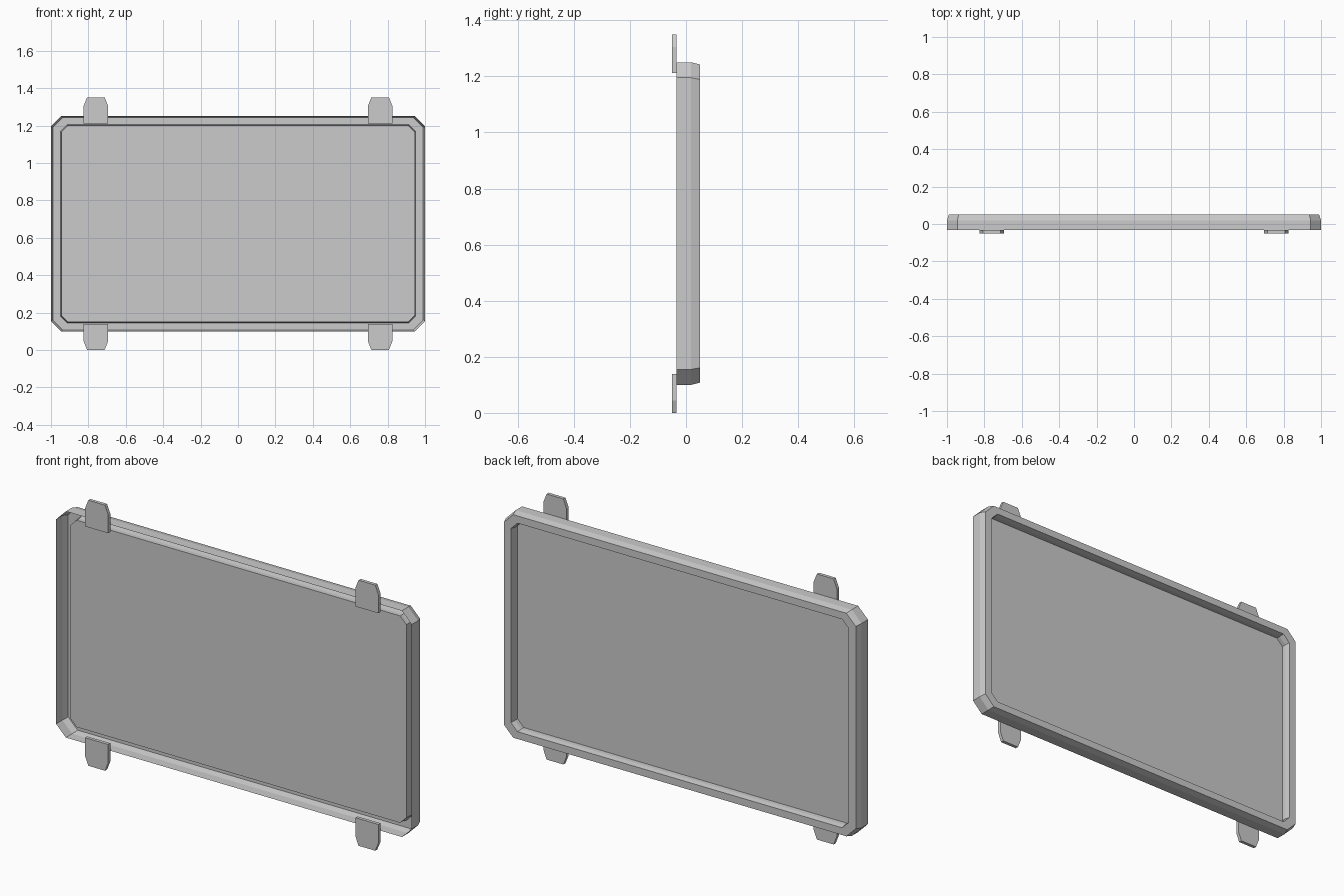
import bpy, bmesh

if "Cube" in bpy.data.objects:
    bpy.data.objects.remove(bpy.data.objects["Cube"])

CZ = 0.675  # height of the model's centre


def octagon(hx, hz, c, y):
    """Rectangle with clipped corners, standing upright at depth y."""
    pts = [(hx, hz - c), (hx - c, hz), (-hx + c, hz), (-hx, hz - c),
           (-hx, -hz + c), (-hx + c, -hz), (hx - c, -hz), (hx, -hz + c)]
    return [(x, y, z + CZ) for x, z in pts]


def finish(bm, name, outward):
    # Orient faces, then store the mesh as a flat-shaded object
    if outward:
        bmesh.ops.recalc_face_normals(bm, faces=bm.faces)
    mesh = bpy.data.meshes.new(name)
    bm.to_mesh(mesh)
    bm.free()
    obj = bpy.data.objects.new(name, mesh)
    bpy.context.collection.objects.link(obj)
    return obj


def loft(name, rings, cap=False):
    bm = bmesh.new()
    loops = [[bm.verts.new(p) for p in ring] for ring in rings]
    for a, b in zip(loops, loops[1:]):
        n = len(a)
        for i in range(n):
            j = (i + 1) % n
            bm.faces.new((a[i], b[i], b[j], a[j]))
    if cap:
        bm.faces.new(loops[0])
        bm.faces.new(loops[-1])
    return finish(bm, name, True)


# Frame: outer wall open at the front, tapered back edge, rim, recess wall
loft("frame", [
    octagon(1.0, 0.575, 0.055, -0.033),
    octagon(1.0, 0.575, 0.055, 0.018),
    octagon(0.99, 0.567, 0.053, 0.05),
    octagon(0.95, 0.530, 0.037, 0.05),
    octagon(0.945, 0.526, 0.035, 0.025),
    octagon(0.945, 0.526, 0.035, 0.003),
])

# Panel: flat sheet closing the recess
bm = bmesh.new()
bm.faces.new([bm.verts.new(p) for p in octagon(0.945, 0.526, 0.035, 0.003)])
finish(bm, "panel", False)

# Mounting tabs: clipped plates on the front, top and bottom, left and right
for sx, side in ((-1, "left"), (1, "right")):
    for sz, level in ((-1, "bottom"), (1, "top")):
        outline = [(-0.065, 0.537), (0.065, 0.537), (0.065, 0.63),
                   (0.047, 0.675), (-0.047, 0.675), (-0.065, 0.63)]
        rings = [[(sx * 0.76 + x, y, CZ + sz * z) for x, z in outline]
                 for y in (-0.05, -0.033)]
        loft(f"mounting_tab_{level}_{side}", rings, cap=True)
